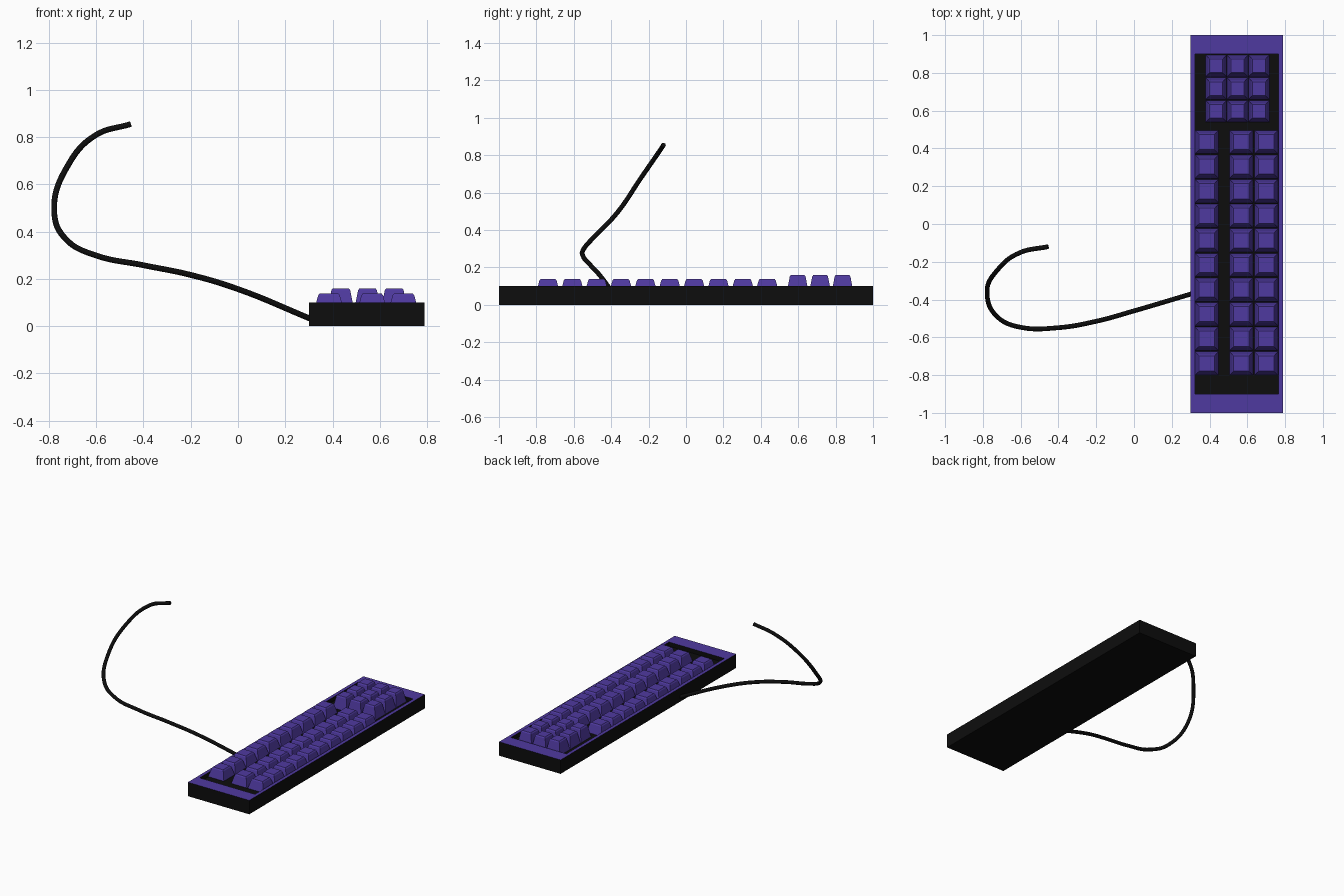
import bpy, bmesh

if "Cube" in bpy.data.objects:
    bpy.data.objects.remove(bpy.data.objects["Cube"])


def material(name, rgb):
    m = bpy.data.materials.new(name)
    m.diffuse_color = (*rgb, 1)
    m.use_nodes = True
    m.node_tree.nodes["Principled BSDF"].inputs["Base Color"].default_value = m.diffuse_color
    return m


PURPLE = material("purple", (0.078, 0.042, 0.352))
BLACK = material("black", (0.004, 0.004, 0.004))


def loft(name, loc, rings, mats, band_mats=()):
    """Stack rectangular rings (half x, half y, z) and cap both ends."""
    bm = bmesh.new()
    loops = [[bm.verts.new((sx * hx, sy * hy, z))
              for sx, sy in ((-1, -1), (1, -1), (1, 1), (-1, 1))]
             for hx, hy, z in rings]
    bm.faces.new(loops[0][::-1])
    for k, (a, b) in enumerate(zip(loops, loops[1:])):
        for i in range(4):
            j = (i + 1) % 4
            f = bm.faces.new((a[i], a[j], b[j], b[i]))
            f.material_index = 1 if k in band_mats else 0
    bm.faces.new(loops[-1])
    me = bpy.data.meshes.new(name)
    bm.to_mesh(me)
    bm.free()
    for m in mats:
        me.materials.append(m)
    ob = bpy.data.objects.new(name, me)
    ob.location = loc
    bpy.context.collection.objects.link(ob)
    return ob


# Case: black tray with a purple top rim and a sunken key well
FLOOR = 0.07
loft("case", (0.545, 0, 0),
     [(0.245, 1.0, 0), (0.245, 1.0, 0.10), (0.221, 0.90, 0.10), (0.221, 0.90, FLOOR)],
     (BLACK, PURPLE), band_mats=(1,))


def key(name, x, y, hx, hy, top):
    """Tapered keycap with a bevelled top edge."""
    loft(name, (x, y, 0),
         [(hx, hy, FLOOR), (hx - 0.016, hy - 0.016, top - 0.008),
          (hx - 0.022, hy - 0.022, top)], (PURPLE,))


# Main keys: three columns of ten
for c, x in enumerate((0.385, 0.568, 0.70)):
    for r in range(10):
        key(f"main_key_{c}_{r}", x, 0.434 - r * 0.1302, 0.062, 0.062, 0.138)

# Raised number keys: three by three
for c in range(3):
    for r in range(3):
        key(f"pad_key_{c}_{r}", 0.435 + c * 0.113, 0.837 - r * 0.12, 0.056, 0.058, 0.16)

# Cable: round curve through a few points
path = [(0.31, -0.368, 0.03), (0.0, -0.460, 0.157), (-0.2, -0.515, 0.217),
        (-0.4, -0.549, 0.258), (-0.6, -0.547, 0.299), (-0.72, -0.495, 0.36),
        (-0.778, -0.37, 0.49), (-0.72, -0.24, 0.68), (-0.6, -0.15, 0.81),
        (-0.455, -0.12, 0.855)]
cu = bpy.data.curves.new("cable", 'CURVE')
cu.dimensions = '3D'
cu.bevel_depth = 0.0125
cu.bevel_resolution = 3
cu.resolution_u = 8
cu.use_fill_caps = True
sp = cu.splines.new('BEZIER')
sp.bezier_points.add(len(path) - 1)
for bp, p in zip(sp.bezier_points, path):
    bp.co = p
    bp.handle_left_type = bp.handle_right_type = 'AUTO'
cu.materials.append(BLACK)
bpy.context.collection.objects.link(bpy.data.objects.new("cable", cu))
